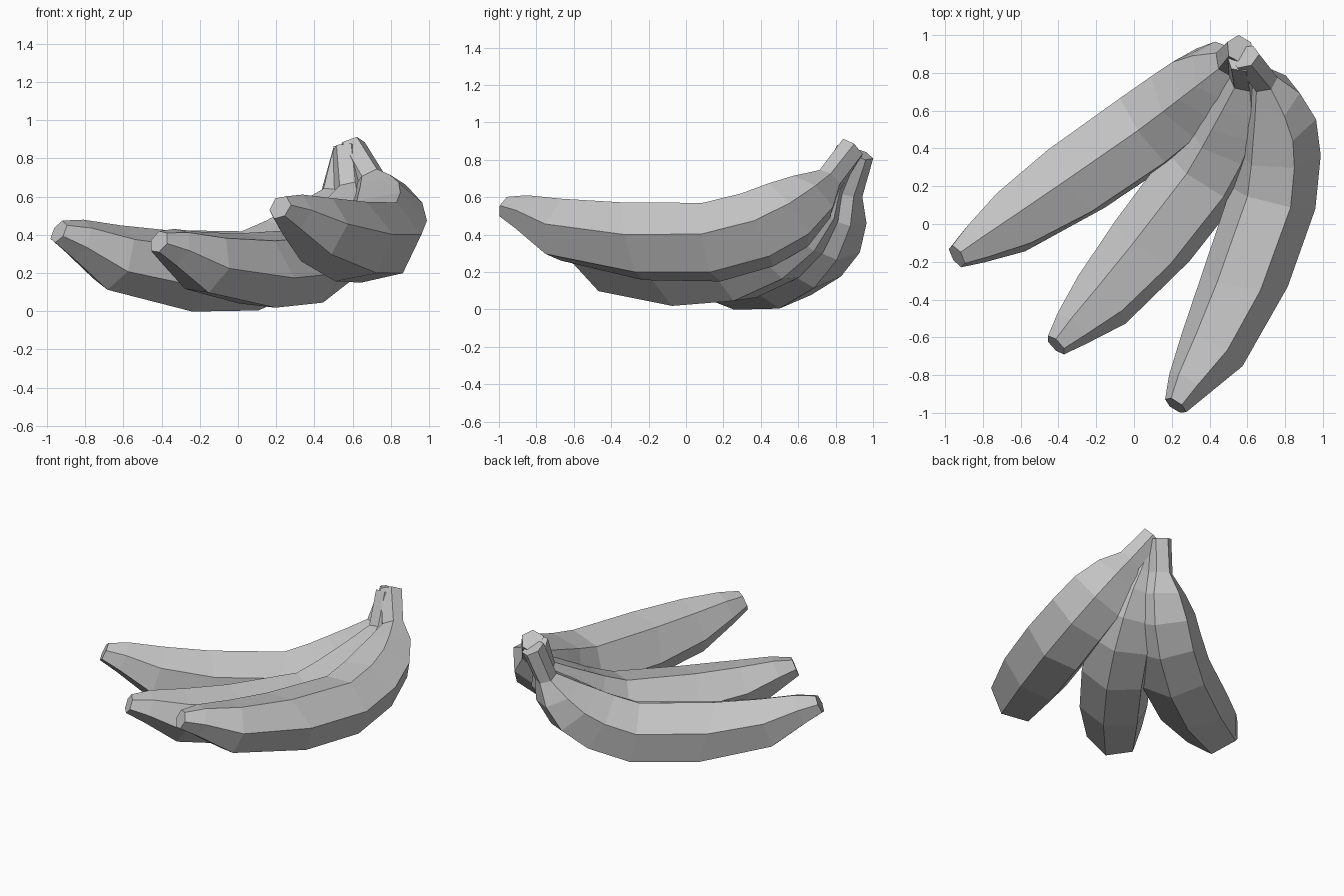
import bpy, bmesh
from mathutils import Vector

# Rings along one fruit: inner ridge (along, sag), outer ridge (along, sag), half width
STATIONS = [
    ((0.04, -0.05), (-0.04, 0.05), 0.058),
    ((0.17, -0.025), (0.05, 0.155), 0.10),
    ((0.39, 0.055), (0.21, 0.36), 0.16),
    ((0.665, 0.143), (0.70, 0.588), 0.20),
    ((1.13, 0.255), (1.11, 0.675), 0.207),
    ((1.30, 0.235), (1.435, 0.635), 0.20),
    ((1.42, 0.212), (1.65, 0.53), 0.19),
    ((1.54, 0.19), (1.785, 0.375), 0.147),
    ((1.70, 0.155), (1.825, 0.225), 0.078),
    ((1.83, -0.045), (1.95, 0.05), 0.068),
]
LENGTH = 1.89
# Six corners of a ring: share of the way from inner to outer ridge, sideways share
CORNERS = [(0, 0), (0.27, 1), (0.77, 1), (1, 0), (0.77, -1), (0.27, -1)]

if "Cube" in bpy.data.objects:
    bpy.data.objects.remove(bpy.data.objects["Cube"], do_unlink=True)


def make_material(name, colour):
    mat = bpy.data.materials.new(name)
    mat.use_nodes = True
    mat.diffuse_color = colour
    mat.node_tree.nodes["Principled BSDF"].inputs["Base Color"].default_value = colour
    return mat


def make_banana(name, tip, stem, outward, mat):
    """Loft six-sided rings along a bent path from tip to stem."""
    tip, chord = Vector(tip), Vector(stem) - Vector(tip)
    scale = chord.length / LENGTH
    along = chord.normalized()
    out = Vector(outward)
    out = (out - along * out.dot(along)).normalized()
    side = along.cross(out)

    bm = bmesh.new()
    rings = []
    for inner, outer, width in STATIONS:
        ring = []
        for share, sideways in CORNERS:
            u, v = Vector(inner).lerp(Vector(outer), share)
            offset = along * u + out * v + side * (sideways * width)
            ring.append(bm.verts.new(tip + offset * scale))
        rings.append(ring)

    # Skin between rings, then the two end caps
    for low, high in zip(rings, rings[1:]):
        for k in range(len(CORNERS)):
            n = (k + 1) % len(CORNERS)
            bm.faces.new((low[k], low[n], high[n], high[k]))
    bm.faces.new(rings[0])
    bm.faces.new(rings[-1])
    bmesh.ops.recalc_face_normals(bm, faces=bm.faces)

    mesh = bpy.data.meshes.new(name)
    bm.to_mesh(mesh)
    bm.free()
    mesh.materials.append(mat)
    obj = bpy.data.objects.new(name, mesh)
    bpy.context.collection.objects.link(obj)


peel = make_material("plain_grey", (0.55, 0.55, 0.55, 1))

# Three fruits fanned out from a shared stem
make_banana("right_banana", (-0.937, -0.17, 0.417), (0.56, 0.925, 0.835), (0.23, 0.03, -0.97), peel)
make_banana("middle_banana", (-0.413, -0.64, 0.365), (0.565, 0.87, 0.845), (0.43, 0.02, -0.9), peel)
make_banana("left_banana", (0.22, -0.96, 0.545), (0.587, 0.885, 0.86), (0.625, 0, -0.78), peel)
